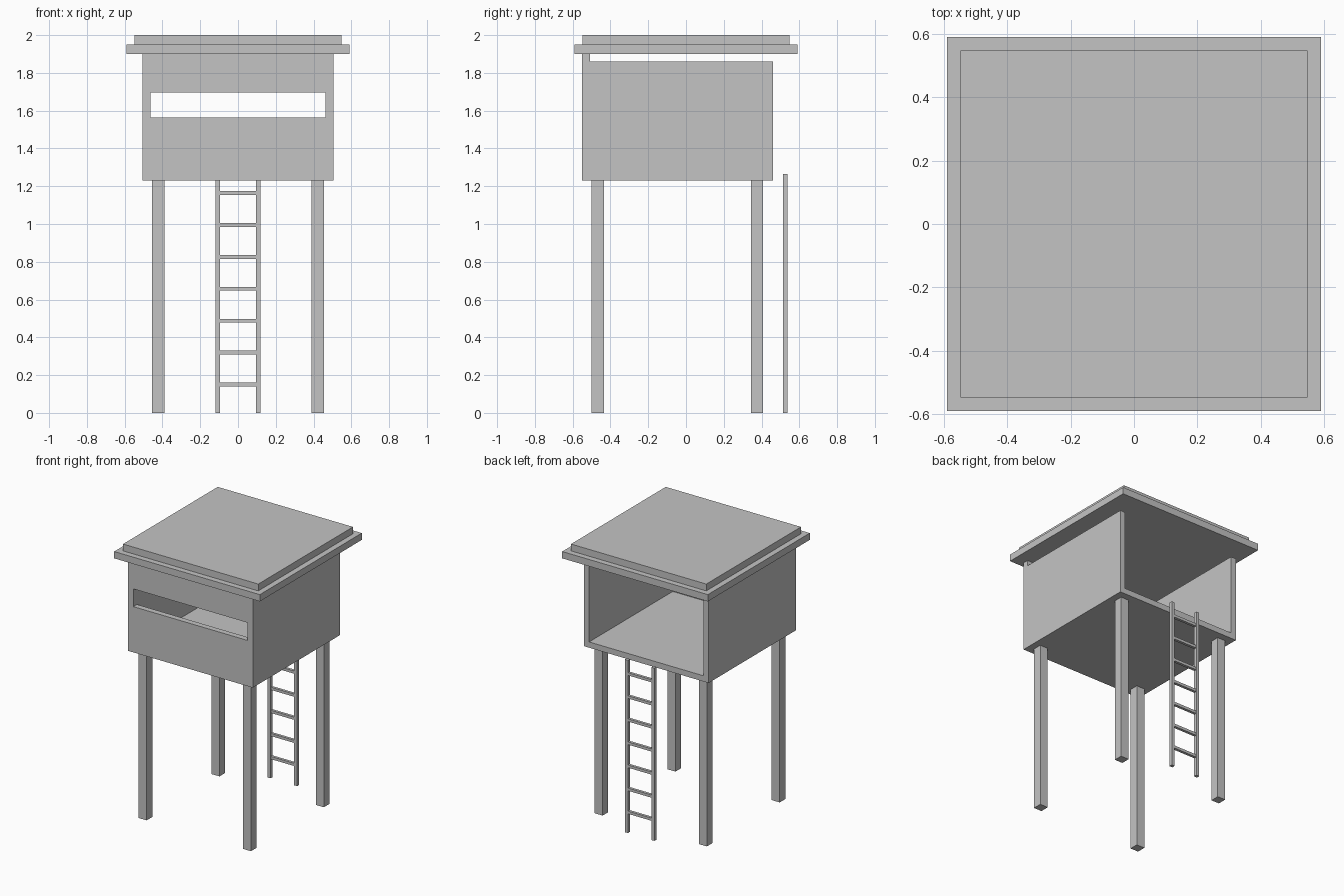
import bpy
import bmesh
from mathutils import Vector

if "Cube" in bpy.data.objects:
    bpy.data.objects.remove(bpy.data.objects["Cube"], do_unlink=True)

# Single plain material
grey = bpy.data.materials.new("plain grey")
grey.use_nodes = True
colour = (0.55, 0.55, 0.55, 1)
grey.diffuse_color = colour
grey.node_tree.nodes["Principled BSDF"].inputs["Base Color"].default_value = colour


def finish(name, bm):
    bmesh.ops.recalc_face_normals(bm, faces=bm.faces)
    mesh = bpy.data.meshes.new(name)
    bm.to_mesh(mesh)
    bm.free()
    mesh.materials.append(grey)
    obj = bpy.data.objects.new(name, mesh)
    bpy.context.collection.objects.link(obj)
    return obj


def box(name, x, y, z):
    """Box spanning the (low, high) pair on each axis."""
    bm = bmesh.new()
    bmesh.ops.create_cube(bm, size=1)
    for v in bm.verts:
        v.co = Vector([(lo + hi) / 2 + c * (hi - lo)
                       for c, (lo, hi) in zip(v.co, (x, y, z))])
    return finish(name, bm)


def window_wall(name, half, z, hole_half, hole_z, y):
    """Upright wall with a rectangular slot, extruded from y[0] to y[1]."""
    bm = bmesh.new()

    def ring(w, span):
        return [bm.verts.new((sx * w, y[0], span[top]))
                for sx, top in ((-1, 0), (1, 0), (1, 1), (-1, 1))]

    outer, inner = ring(half, z), ring(hole_half, hole_z)
    for i in range(4):
        j = (i + 1) % 4
        bm.faces.new((outer[i], outer[j], inner[j], inner[i]))
    ext = bmesh.ops.extrude_face_region(bm, geom=bm.faces[:], use_keep_orig=True)
    moved = [g for g in ext["geom"] if isinstance(g, bmesh.types.BMVert)]
    bmesh.ops.translate(bm, verts=moved, vec=(0, y[1] - y[0], 0))
    return finish(name, bm)


HALF, INNER = 0.505, 0.463
FRONT, FRONT_IN, BACK = -0.55, -0.508, 0.46
BASE = 1.23

# Cabin: slotted front wall, lower side walls, open back
window_wall("front_wall", HALF, (BASE, 1.9), INNER, (1.565, 1.695), (FRONT, FRONT_IN))
box("floor", (-INNER, INNER), (FRONT_IN, BACK), (BASE, BASE + 0.042))
for side, s in (("left", 1), ("right", -1)):
    xs = sorted((s * INNER, s * HALF))
    box(side + "_wall", xs, (FRONT_IN, BACK), (BASE, 1.86))

    # Legs
    xs = sorted((s * 0.39, s * 0.455))
    for end, y in (("front", -0.5), ("back", 0.343)):
        box(f"{end}_{side}_leg", xs, (y, y + 0.065), (0, BASE))

    # Ladder rails
    xs = sorted((s * 0.095, s * 0.12))
    box(side + "_ladder_rail", xs, (0.513, 0.537), (0, 1.265))

# Ladder rungs
for i in range(7):
    z = 0.15 + i * 0.169
    box(f"ladder_rung_{i + 1}", (-0.095, 0.095), (0.515, 0.535), (z - 0.01, z + 0.01))

# Two-step flat roof
box("roof_eaves", (-0.59, 0.59), (-0.59, 0.59), (1.9, 1.95))
box("roof_top", (-0.548, 0.548), (-0.548, 0.548), (1.95, 2.0))
